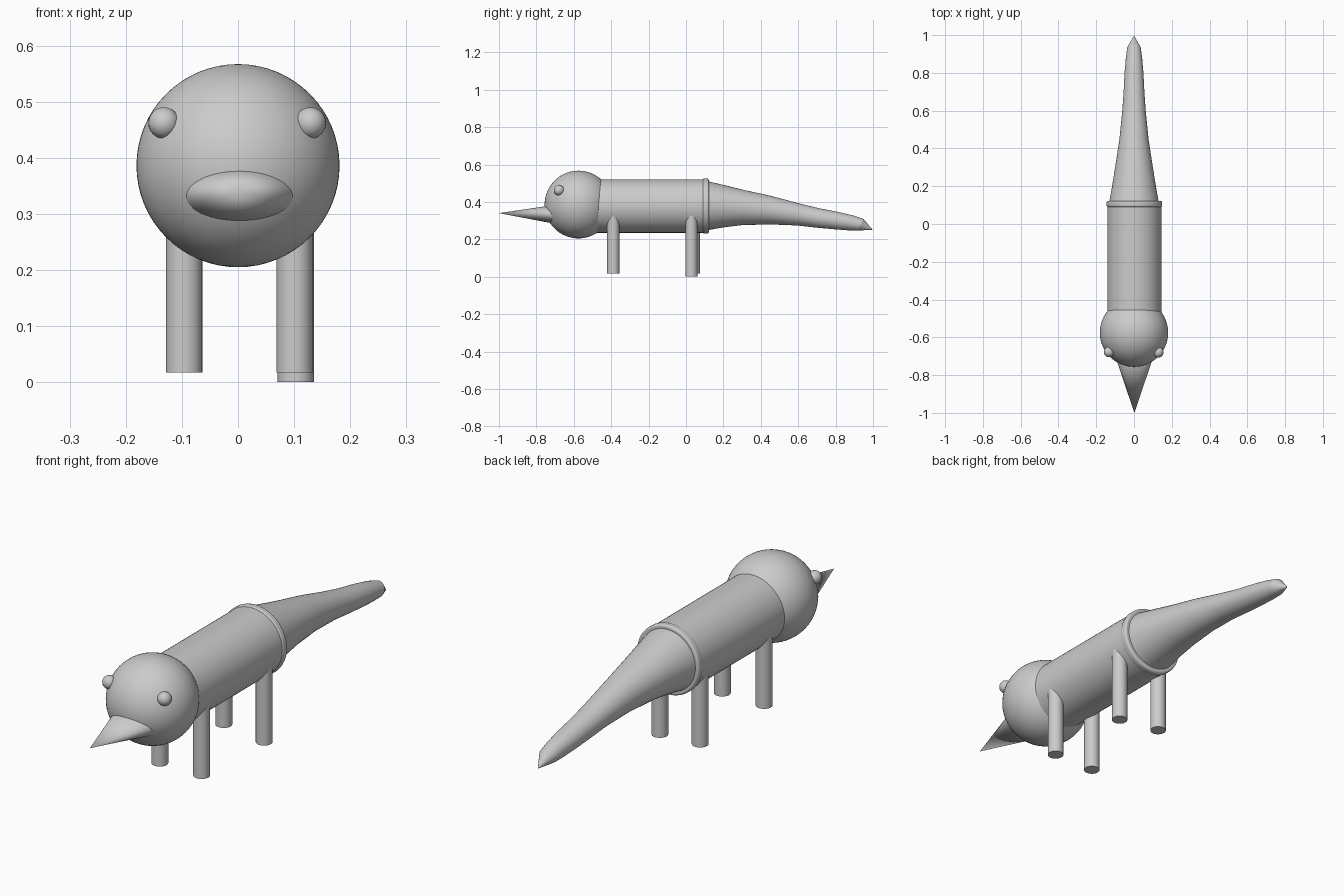
import bpy
import bmesh
import math
from mathutils import Matrix, Vector

cube = bpy.data.objects.get("Cube")
if cube:
    bpy.data.objects.remove(cube, do_unlink=True)

# One plain grey for the whole model
grey = bpy.data.materials.new("plain_grey")
grey.use_nodes = True
COLOUR = (0.6, 0.6, 0.6, 1)
grey.diffuse_color = COLOUR
grey.node_tree.nodes["Principled BSDF"].inputs["Base Color"].default_value = COLOUR


def finish(name, bm):
    """Turn a bmesh into a smooth, grey object with sharp edges kept."""
    bmesh.ops.recalc_face_normals(bm, faces=bm.faces)
    mesh = bpy.data.meshes.new(name)
    bm.to_mesh(mesh)
    bm.free()
    mesh.materials.append(grey)
    obj = bpy.data.objects.new(name, mesh)
    bpy.context.collection.objects.link(obj)
    bpy.ops.object.select_all(action="DESELECT")
    obj.select_set(True)
    bpy.context.view_layer.objects.active = obj
    bpy.ops.object.shade_smooth_by_angle(angle=math.radians(40))
    return obj


def ball(name, centre, radius, segments):
    bm = bmesh.new()
    bmesh.ops.create_uvsphere(bm, u_segments=segments, v_segments=segments // 2,
                              radius=radius, matrix=Matrix.Translation(centre))
    return finish(name, bm)


def rod(name, start, end, r1, r2, stretch=(1, 1), segments=48):
    """Cylinder or cone between two points, with an optional oval section."""
    start, end = Vector(start), Vector(end)
    axis = end - start
    turn = axis.to_track_quat("Z", "Y").to_matrix().to_4x4()
    oval = Matrix.Diagonal((stretch[0], stretch[1], 1, 1))
    bm = bmesh.new()
    bmesh.ops.create_cone(bm, cap_ends=True, segments=segments, radius1=r1,
                          radius2=r2, depth=axis.length,
                          matrix=Matrix.Translation((start + end) / 2) @ turn @ oval)
    return finish(name, bm)


def loft(name, sections, segments=48):
    """Skin oval sections given as (y, bottom z, top z, half width, lean)."""
    bm = bmesh.new()
    rings = []
    for y, low, high, half, lean in sections:
        ring = []
        for i in range(segments):
            a = math.tau * i / segments
            ring.append(bm.verts.new((half * math.cos(a), y + lean * math.sin(a),
                                      (low + high) / 2 + (high - low) / 2 * math.sin(a))))
        rings.append(ring)
    for a, b in zip(rings, rings[1:]):
        for i in range(segments):
            j = (i + 1) % segments
            bm.faces.new((a[i], a[j], b[j], b[i]))
    bm.faces.new(rings[0])
    bm.faces.new(rings[-1])
    return finish(name, bm)


# Head, eyes and beak
ball("head", (0, -0.575, 0.386), 0.181, 64)
ball("right_eye", (-0.132, -0.677, 0.462), 0.028, 24)
ball("left_eye", (0.129, -0.679, 0.462), 0.028, 24)
rod("beak", (0.002, -0.71, 0.334), (0.002, -1, 0.34), 0.098, 0, stretch=(1, 0.5))

# Body and the collar at its rear
rod("body", (0.002, -0.5, 0.378), (0.002, 0.11, 0.378), 0.143, 0.143, segments=64)
collar = rod("collar", (0.002, 0.09, 0.378), (0.002, 0.122, 0.378), 0.147, 0.147, segments=64)
bevel = collar.modifiers.new("rounded_rim", "BEVEL")
bevel.width = 0.008
bevel.segments = 3

# Tail, drooping and thinning towards its pointed tip
loft("tail", [
    (0.11, 0.248, 0.512, 0.132, 0),
    (0.2, 0.264, 0.491, 0.116, 0),
    (0.3, 0.276, 0.466, 0.1, 0),
    (0.45, 0.28, 0.433, 0.077, 0.002),
    (0.6, 0.274, 0.392, 0.062, 0.005),
    (0.7, 0.263, 0.367, 0.055, 0.008),
    (0.8, 0.254, 0.347, 0.05, 0.01),
    (0.88, 0.248, 0.328, 0.043, 0.013),
    (0.933, 0.247, 0.309, 0.036, 0.016),
])
loft("tail_tip", [
    (0.933, 0.247, 0.309, 0.036, 0.016),
    (0.997, 0.251, 0.252, 0.0005, 0),
])

# Four legs, each as name, x, y and foot height
for name, x, y, foot in (
    ("front_right_leg", -0.096, -0.389, 0.017),
    ("front_left_leg", 0.101, -0.389, 0.017),
    ("back_right_leg", -0.096, 0.042, 0.017),
    ("back_left_leg", 0.103, 0.029, 0),
):
    rod(name, (x, y, foot), (x, y, 0.37), 0.0325, 0.0325, segments=32)
